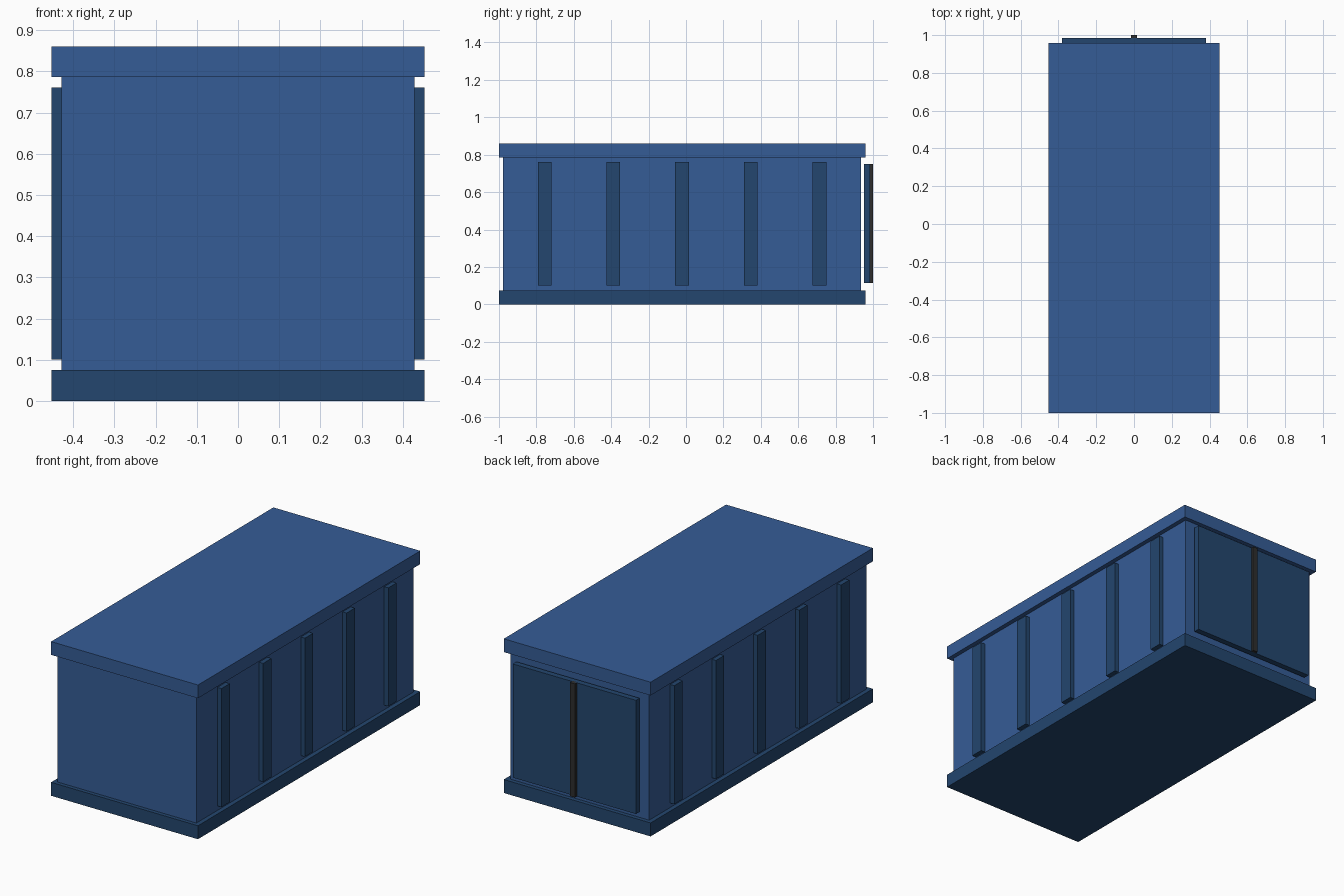
import bpy

if "Cube" in bpy.data.objects:
    bpy.data.objects.remove(bpy.data.objects["Cube"])


def material(name, color):
    m = bpy.data.materials.new(name)
    m.diffuse_color = (*color, 1)
    m.use_nodes = True
    m.node_tree.nodes["Principled BSDF"].inputs["Base Color"].default_value = m.diffuse_color
    return m


blue = material("container blue", (0.036, 0.107, 0.305))
navy = material("dark blue", (0.017, 0.061, 0.156))
grey = material("dark grey", (0.027, 0.027, 0.027))


def box(name, x, y, z, mat):
    """Box spanning the given (min, max) range on each axis."""
    bpy.ops.mesh.primitive_cube_add(size=1)
    ob = bpy.context.object
    ob.name = name
    lo, hi = zip(x, y, z)
    for v in ob.data.vertices:
        v.co = [hi[i] if v.co[i] > 0 else lo[i] for i in range(3)]
    ob.data.materials.append(mat)
    return ob


# Main shell with overhanging base and roof
box("base", (-0.453, 0.453), (-1.0, 0.959), (0, 0.075), navy)
box("body", (-0.428, 0.428), (-0.978, 0.936), (0.075, 0.786), blue)
box("roof", (-0.453, 0.453), (-1.0, 0.959), (0.786, 0.86), blue)

# Five vertical ribs on each long side
for i in range(5):
    yc = -0.021 + (i - 2) * 0.3675
    for side, x in (("right", (0.428, 0.453)), ("left", (-0.453, -0.428))):
        box(f"{side}_rib_{i + 1}", x, (yc - 0.0365, yc + 0.0365), (0.1, 0.761), navy)

# Rear door panel and its central lock bar
box("rear_door", (-0.38, 0.38), (0.952, 0.984), (0.115, 0.749), navy)
box("lock_bar", (-0.015, 0.015), (0.976, 1.0), (0.115, 0.749), grey)
